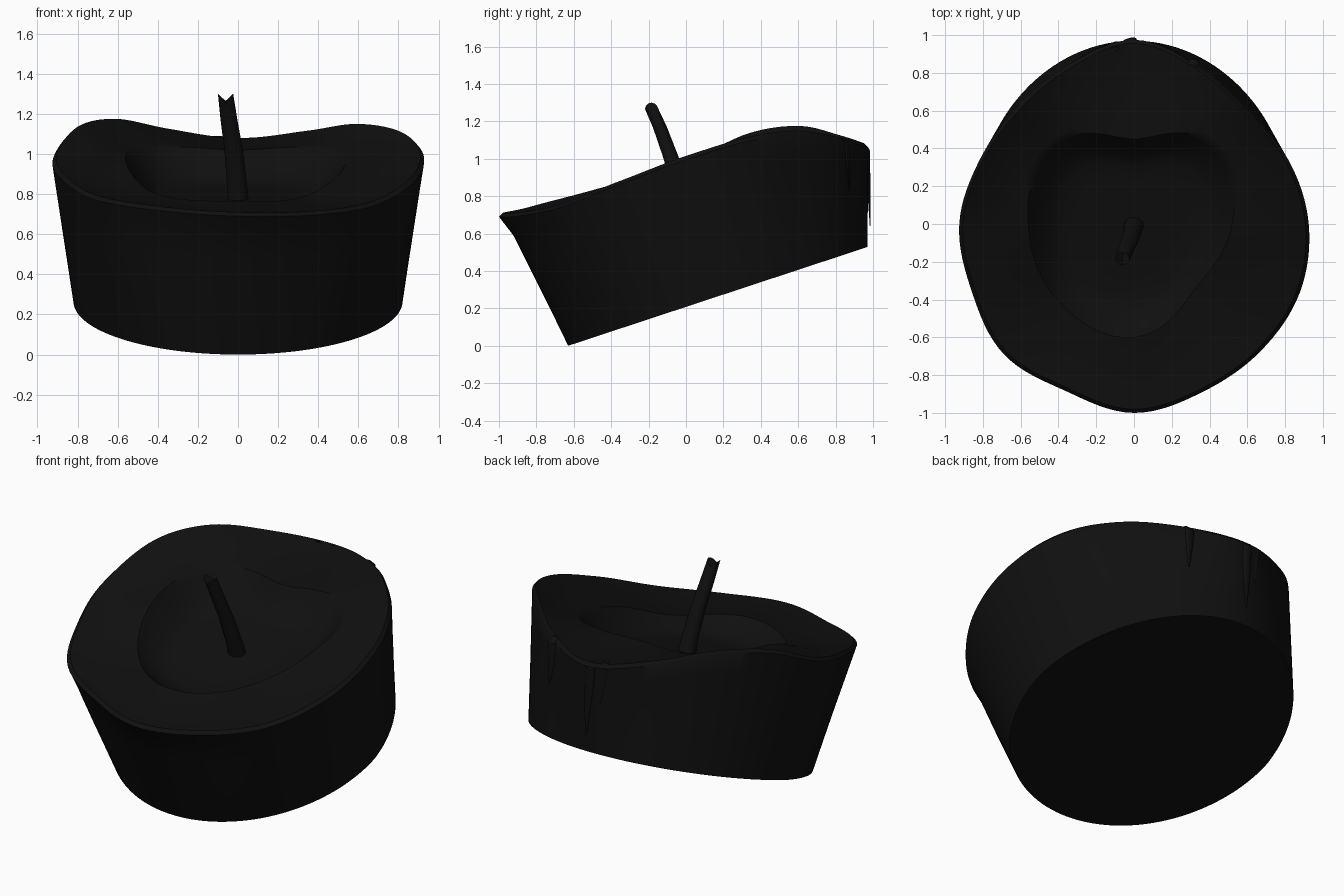
import bpy, bmesh, math
from mathutils import Vector

if "Cube" in bpy.data.objects:
    bpy.data.objects.remove(bpy.data.objects["Cube"])

N = 128
black = bpy.data.materials.new("black_wax")
black.diffuse_color = (0.005, 0.005, 0.005, 1)
black.use_nodes = True
black.node_tree.nodes["Principled BSDF"].inputs["Base Color"].default_value = black.diffuse_color


def around(vals, i):
    """Closed smooth interpolation of evenly spaced control values at step i of N."""
    n = len(vals)
    f = i * n / N
    k, t = int(f), f - int(f)
    a, b, c, d = (vals[(k + o) % n] for o in (-1, 0, 1, 2))
    return b + 0.5 * t * (c - a + t * (2*a - 5*b + 4*c - d + t * (3*(b - c) + d - a)))


def polar(radii, heights, scale=1.0, dz=0.0):
    out = []
    for i in range(N):
        a = 2 * math.pi * i / N
        r = around(radii, i) * scale
        out.append(Vector((r * math.cos(a), r * math.sin(a), around(heights, i) + dz)))
    return out


def mix(p, q, t, dz=0.0):
    return [a.lerp(b, t) + Vector((0, 0, dz)) for a, b in zip(p, q)]


def loft(name, rings, start=None, end=None, angle=40):
    """Skin a stack of closed rings, fanning each end to a point."""
    bm = bmesh.new()
    vs = [[bm.verts.new(p) for p in ring] for ring in rings]
    n = len(vs[0])
    for lo, hi in zip(vs, vs[1:]):
        for i in range(n):
            j = (i + 1) % n
            bm.faces.new((lo[i], lo[j], hi[j], hi[i]))
    for ring, pt in ((vs[0], start), (vs[-1], end)):
        if pt is not None:
            c = bm.verts.new(pt)
            for i in range(n):
                bm.faces.new((ring[i], ring[(i + 1) % n], c))
    bmesh.ops.recalc_face_normals(bm, faces=bm.faces)
    me = bpy.data.meshes.new(name)
    bm.to_mesh(me)
    bm.free()
    ob = bpy.data.objects.new(name, me)
    bpy.context.collection.objects.link(ob)
    me.materials.append(black)
    bpy.ops.object.select_all(action='DESELECT')
    bpy.context.view_layer.objects.active = ob
    ob.select_set(True)
    bpy.ops.object.shade_smooth_by_angle(angle=math.radians(angle))
    return ob


def tube(name, pts, radii, sides=12, squash=1.0, jag=0.0):
    rings = []
    for k, (p, r) in enumerate(zip(pts, radii)):
        ring = []
        for i in range(sides):
            a = 2 * math.pi * i / sides
            dz = jag * abs(math.cos(a)) if k == len(pts) - 1 else 0
            ring.append(Vector(p) + Vector((r * math.cos(a), r * squash * math.sin(a), dz)))
        rings.append(ring)
    return loft(name, rings, Vector(pts[0]), Vector(pts[-1]))


# Wax body: tilted flat base, flaring wall, wavy rim, sunken melt pool
rim_r = [.925, .885, .85, .90, .975, .91, .875, .885, .925, .93, .975, .955, 1.0, .96, .95, .95]
rim_z = [1.015, 1.115, 1.15, 1.115, 1.08, 1.125, 1.175, 1.135, .985, .875, .785, .735, .71, .715, .76, .88]
pool_r = [.52, .60, .45, .60, .56, .57, .60, .47]
pool_z = [.92, 1.03, 1.02, 1.035, .97, .80, .765, .79]

base = []
for i in range(N):
    a = 2 * math.pi * i / N
    x = .82 * math.cos(a) * (1 - .07 * max(0, math.sin(a)))
    y = .17 + .80 * math.sin(a)
    base.append(Vector((x, y, .33 * (y + .63))))

lip = polar(rim_r, rim_z, 1.0, -.02)
top = polar(rim_r, rim_z, .98)
pool = polar(pool_r, pool_z)
floor = [Vector((p.x * .68, p.y * .68, .78 + .24 * p.y * .68)) for p in pool]
# the wall is slightly hollow towards the front
walls = [mix(base, lip, t) for t in (.25, .5, .7, .85)]
for ring in walls:
    for p in ring:
        p.y += .07 * max(0, -p.y - .6)
slope = [mix(top, pool, t, dz) for t, dz in ((.08, -.003), (.3, -.01), (.65, -.01), (.9, -.003))]
bowl = [mix(pool, floor, .15, -.01), mix(pool, floor, .35, -.02), mix(pool, floor, .7, -.018), floor]
inner = [[Vector((p.x * s, p.y * s, .78 + (p.z - .78) * s)) for p in floor] for s in (.7, .35)]
loft("candle_wax", [base] + walls + [lip, top] + slope + [pool] + bowl + inner,
     Vector((0, .17, .264)), Vector((0, 0, .78)))

# Leaning wick with a split tip
tube("wick", [(0, 0, .75), (-.005, -.03, .85), (-.022, -.085, 1.02), (-.045, -.14, 1.17), (-.062, -.185, 1.265)],
     [.055, .05, .046, .042, .038], squash=.9, jag=.035)

# Thin wax drips down the back
for n, (x, y, z, length) in enumerate([(-.02, .965, 1.08, .44), (.31, .855, 1.11, .28), (-.10, .945, 1.09, .25)]):
    pts = [(x, y - .02, z), (x, y + .004, z - .03), (x + .01, y + .012, z - length * .5),
           (x + .02, y + .02, z - length)]
    tube(f"wax_drip_{n + 1}", pts, [.02, .035, .025, .006], sides=10, squash=.4)
